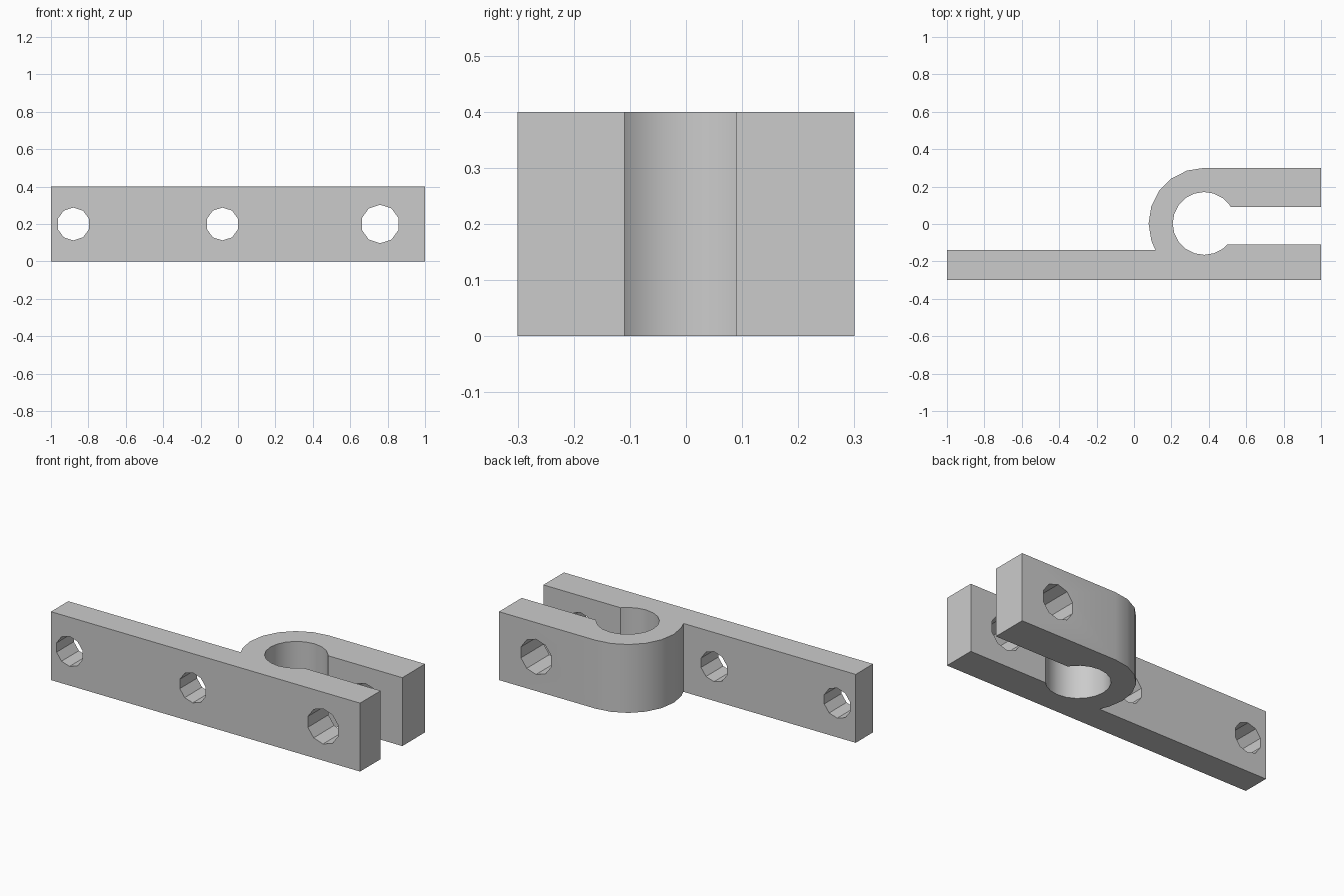
import bpy
import bmesh
from math import sin, cos, radians, asin, degrees, pi
from mathutils import Matrix, Vector

if "Cube" in bpy.data.objects:
    bpy.data.objects.remove(bpy.data.objects["Cube"])

HEIGHT = 0.4
CX, CY = 0.375, 0.003            # clamp axis
OUTER, BORE = 0.297, 0.168
SLOT_LOW, SLOT_HIGH = -0.11, 0.09
BAR_BACK = -0.14
STEP = 18

metal = bpy.data.materials.new("plain_grey")
metal.use_nodes = True
grey = (0.6, 0.6, 0.6, 1)
metal.diffuse_color = grey
metal.node_tree.nodes["Principled BSDF"].inputs["Base Color"].default_value = grey


def polar(radius, angle):
    a = radians(angle)
    return CX + radius * cos(a), CY + radius * sin(a)


def angle_at(radius, y):
    return degrees(asin((y - CY) / radius))


def make_object(name, bm):
    bmesh.ops.recalc_face_normals(bm, faces=bm.faces)
    mesh = bpy.data.meshes.new(name)
    bm.to_mesh(mesh)
    bm.free()
    mesh.materials.append(metal)
    obj = bpy.data.objects.new(name, mesh)
    bpy.context.collection.objects.link(obj)
    return obj


# Clamp outline: long bar, slot, round bore, upper jaw and rounded back
bore_angles = [angle_at(BORE, SLOT_LOW)]
bore_angles += range(-3 * STEP, -18 * STEP - 1, -STEP)
bore_angles.append(angle_at(BORE, SLOT_HIGH) - 360)
outer_angles = list(range(90, 200, STEP)) + [180 - angle_at(OUTER, BAR_BACK)]

outline = [(-1, -0.3), (1, -0.3), (1, SLOT_LOW)]
outline += [polar(BORE, a) for a in bore_angles]
outline += [(1, SLOT_HIGH), (1, 0.3)]
outline += [polar(OUTER, a) for a in outer_angles]
outline.append((-1, BAR_BACK))

bm = bmesh.new()
base = bm.faces.new([bm.verts.new((x, y, 0)) for x, y in outline])
top = bmesh.ops.extrude_face_region(bm, geom=[base])
bmesh.ops.translate(bm, vec=Vector((0, 0, HEIGHT)),
                    verts=[v for v in top["geom"] if isinstance(v, bmesh.types.BMVert)])
clamp = make_object("clamp_bracket", bm)

# Ten-sided bolt holes running front to back
bm = bmesh.new()
for x, radius in ((-0.88, 0.088), (-0.083, 0.088), (0.76, 0.103)):
    place = Matrix.Translation((x, 0, HEIGHT / 2)) @ Matrix.Rotation(pi / 2, 4, "X")
    bmesh.ops.create_cone(bm, cap_ends=True, segments=10, radius1=radius,
                          radius2=radius, depth=1, matrix=place)
cutter = make_object("bolt_hole_cutter", bm)
cutter.hide_render = True

cut = clamp.modifiers.new("bolt_holes", "BOOLEAN")
cut.operation = "DIFFERENCE"
cut.solver = "EXACT"
cut.object = cutter

bpy.ops.object.select_all(action="DESELECT")
clamp.select_set(True)
bpy.context.view_layer.objects.active = clamp
bpy.ops.object.modifier_apply(modifier=cut.name)
bpy.data.objects.remove(cutter)

# Smooth the rounded back and bore, keep the corners and holes faceted
bpy.ops.object.shade_smooth_by_angle(angle=radians(25))
